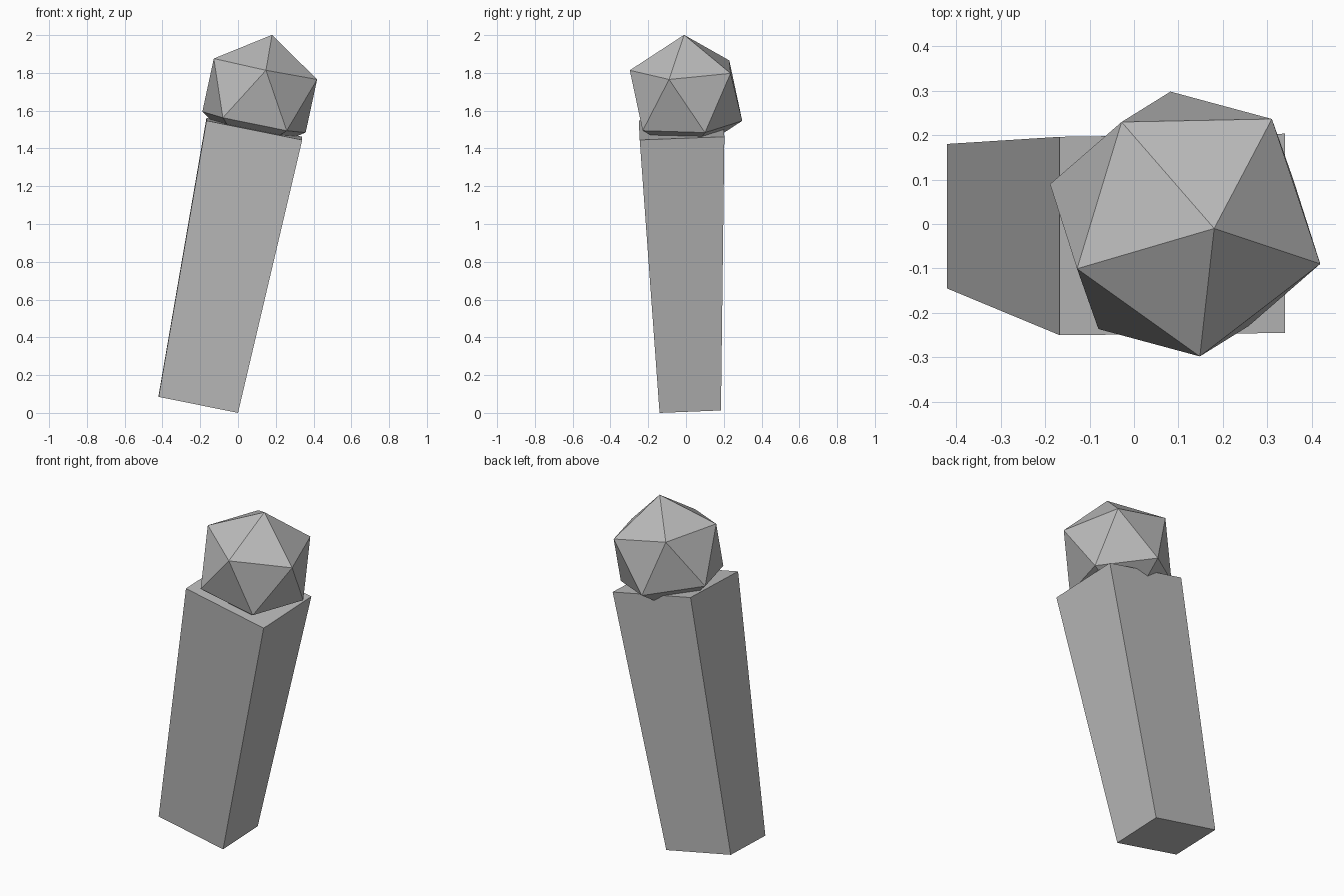
import bpy, bmesh
from mathutils import Vector, Matrix

if "Cube" in bpy.data.objects:
    bpy.data.objects.remove(bpy.data.objects["Cube"])

grey = bpy.data.materials.new("plain grey")
grey.diffuse_color = (0.5, 0.5, 0.5, 1)
grey.use_nodes = True
grey.node_tree.nodes["Principled BSDF"].inputs["Base Color"].default_value = grey.diffuse_color


def finish(name, bm):
    bmesh.ops.recalc_face_normals(bm, faces=bm.faces[:])
    mesh = bpy.data.meshes.new(name)
    bm.to_mesh(mesh)
    bm.free()
    mesh.materials.append(grey)
    obj = bpy.data.objects.new(name, mesh)
    bpy.context.collection.objects.link(obj)
    return obj


# Leaning, tapered shaft: a skewed box between two tilted end quads
bottom = [(-0.42, -0.145, 0.085), (0.0, -0.14, 0.0), (0.0, 0.185, 0.013), (-0.42, 0.18, 0.095)]
top = [(-0.167, -0.25, 1.547), (0.34, -0.245, 1.445), (0.34, 0.203, 1.462), (-0.167, 0.196, 1.562)]
bm = bmesh.new()
lo = [bm.verts.new(p) for p in bottom]
hi = [bm.verts.new(p) for p in top]
bm.faces.new(lo[::-1])
bm.faces.new(hi)
for i in range(4):
    j = (i + 1) % 4
    bm.faces.new((lo[i], lo[j], hi[j], hi[i]))
finish("shaft", bm)

# Twenty-sided head, tilted along the shaft and resting in its top
centre = Vector((0.115, 0.0, 1.68))
axis = Vector((0.065, -0.01, 0.32)).normalized()
corner = Vector((0.305, -0.09, 0.085))
side = (corner - axis * corner.dot(axis)).normalized()
turn = Matrix((side, axis.cross(side), axis)).transposed().to_4x4()
bm = bmesh.new()
bmesh.ops.create_icosphere(bm, subdivisions=1, radius=0.328,
                           matrix=Matrix.Translation(centre) @ turn)
finish("head", bm)
